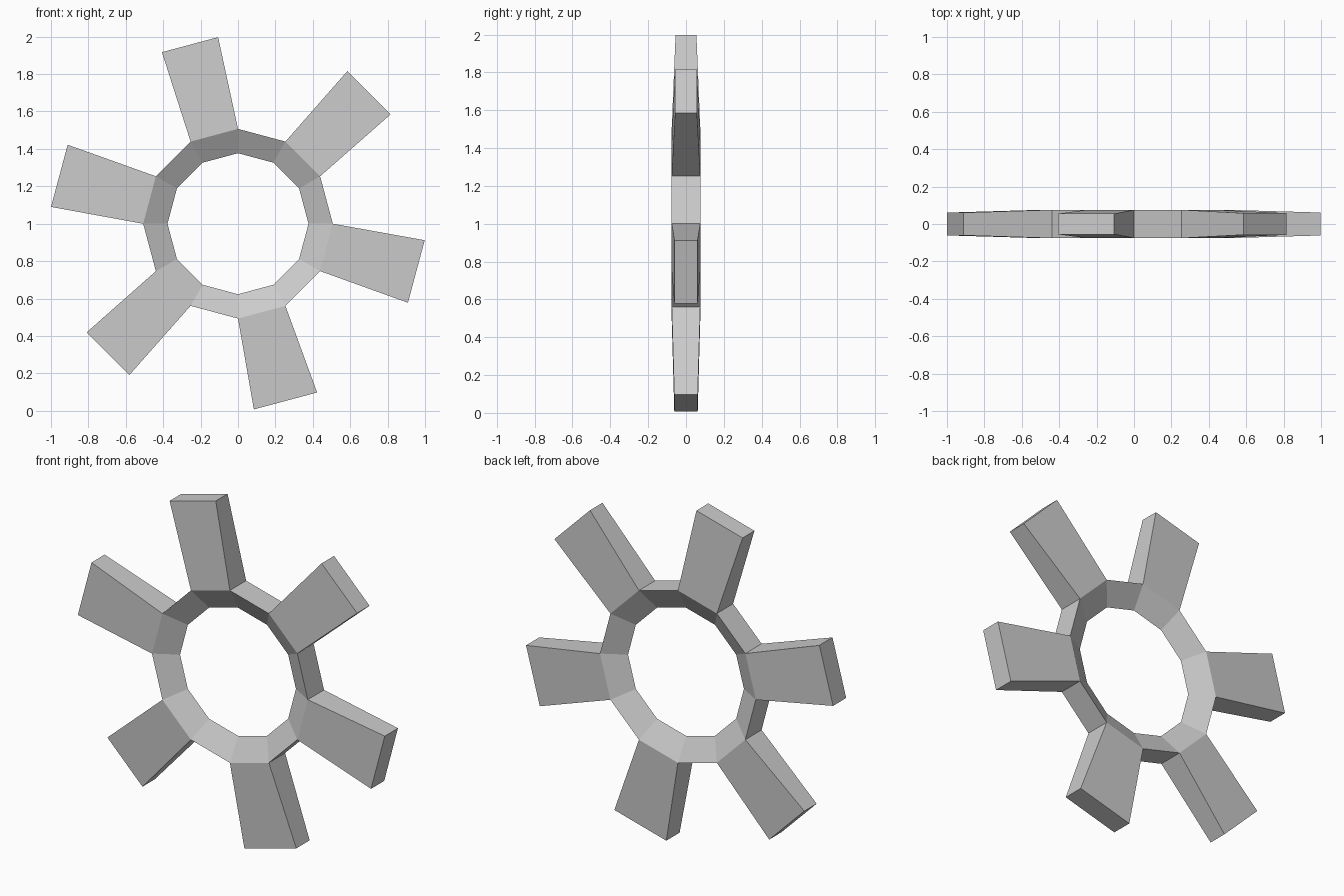
import bpy
import bmesh
from math import sin, cos, radians
from mathutils import Vector

if "Cube" in bpy.data.objects:
    bpy.data.objects.remove(bpy.data.objects["Cube"], do_unlink=True)

SIDES = 12
CENTRE = Vector((0, 0, 1))
OUTER, INNER, HALF = 0.507, 0.377, 0.0755

# Plain grey material
grey = bpy.data.materials.new("plain_grey")
grey.use_nodes = True
colour = (0.6, 0.6, 0.6, 1)
grey.diffuse_color = colour
grey.node_tree.nodes["Principled BSDF"].inputs["Base Color"].default_value = colour


def polar(angle, radius, y=0.0):
    a = radians(angle)
    return CENTRE + Vector((radius * cos(a), y, radius * sin(a)))


bm = bmesh.new()

# Ring: triangular section with its ridge pointing inward
section = [(OUTER, -HALF), (OUTER, HALF), (INNER, 0)]
loops = [[bm.verts.new(polar(i * 360 / SIDES, r, y)) for r, y in section]
         for i in range(SIDES)]
outer_faces = []
for i in range(SIDES):
    a, b = loops[i], loops[(i + 1) % SIDES]
    for j in range(3):
        k = (j + 1) % 3
        face = bm.faces.new((a[j], a[k], b[k], b[j]))
        if j == 0:
            outer_faces.append(face)
bmesh.ops.recalc_face_normals(bm, faces=bm.faces)

# Teeth: every second outer face pulled out, flared sideways and thinned
# (tip distance, tip width), counter-clockwise from the upper right tooth
teeth = [(0.99, 0.327), (0.991, 0.311), (0.989, 0.344),
         (0.984, 0.323), (0.981, 0.35), (0.987, 0.346)]
for n, (reach, width) in enumerate(teeth):
    angle = 45 + 60 * n
    tip = bmesh.ops.extrude_discrete_faces(
        bm, faces=[outer_faces[2 * n + 1]])["faces"][0]
    middle = polar(angle, reach)
    across = polar(angle + 90, 1) - CENTRE
    for v in tip.verts:
        side = 1 if (v.co - CENTRE).dot(across) > 0 else -1
        depth = 1 if v.co.y > 0 else -1
        v.co = middle + across * side * width / 2
        v.co.y = depth * width * 0.177

bmesh.ops.recalc_face_normals(bm, faces=bm.faces)
mesh = bpy.data.meshes.new("toothed_ring")
bm.to_mesh(mesh)
bm.free()
mesh.materials.append(grey)
bpy.context.collection.objects.link(bpy.data.objects.new("toothed_ring", mesh))
